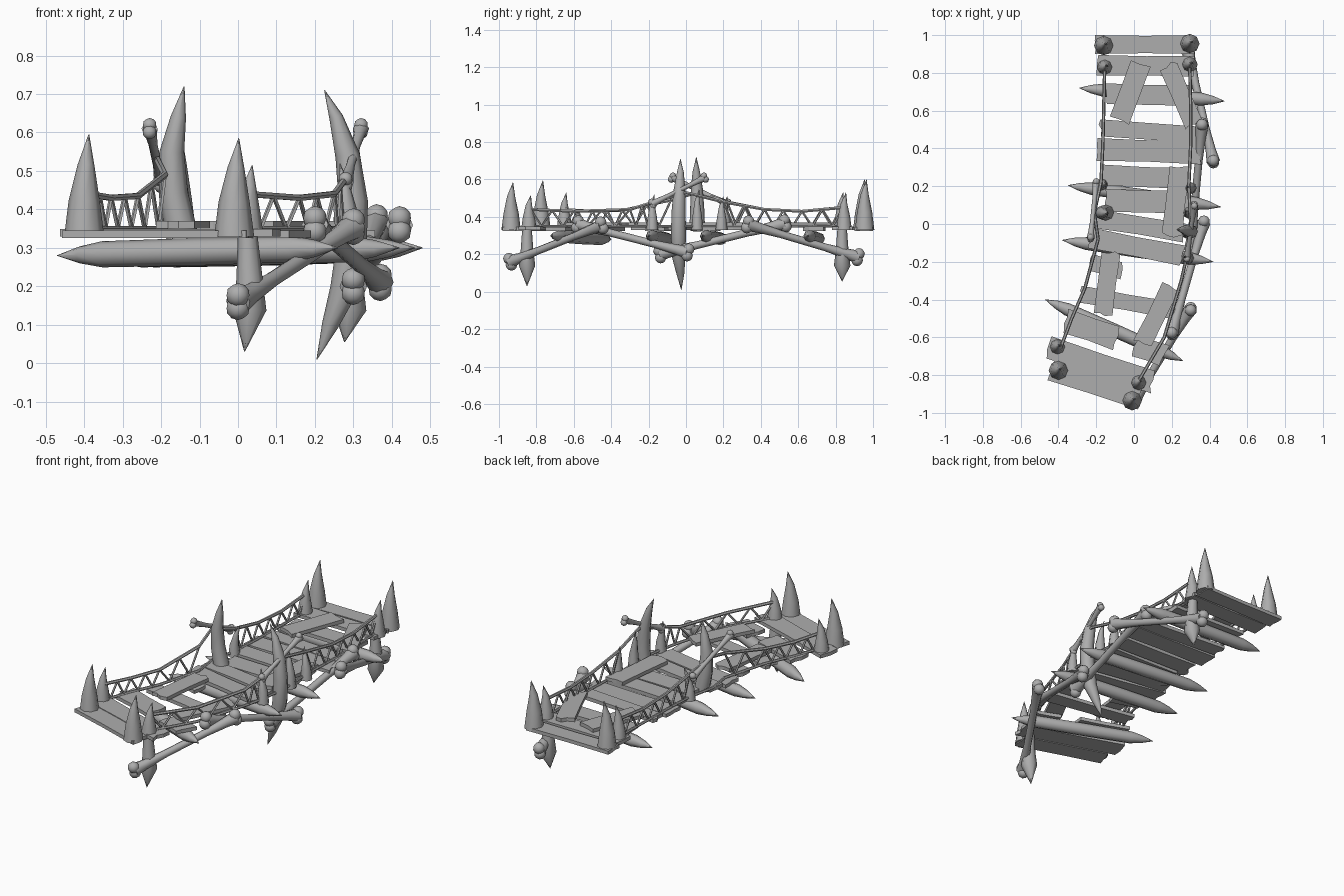
import bpy, bmesh, random
from mathutils import Vector, Matrix

random.seed(4)
cube = bpy.data.objects.get("Cube")
if cube:
    bpy.data.objects.remove(cube, do_unlink=True)

grey = bpy.data.materials.new("plain grey")
grey.use_nodes = True
grey.diffuse_color = (0.42, 0.42, 0.42, 1)
grey.node_tree.nodes["Principled BSDF"].inputs["Base Color"].default_value = grey.diffuse_color


def finish(bm, name, smooth=True):
    bmesh.ops.recalc_face_normals(bm, faces=bm.faces)
    me = bpy.data.meshes.new(name)
    bm.to_mesh(me)
    bm.free()
    me.materials.append(grey)
    ob = bpy.data.objects.new(name, me)
    bpy.context.collection.objects.link(ob)
    if smooth:
        bpy.ops.object.select_all(action='DESELECT')
        ob.select_set(True)
        bpy.context.view_layer.objects.active = ob
        bpy.ops.object.shade_smooth_by_angle(angle=0.9)
    return ob


def tube(bm, points, radii, sides=8):
    """Sweep a round section along a path with a radius at each point."""
    pts = [Vector(p) for p in points]
    rings = []
    for i, p in enumerate(pts):
        d = (pts[min(i + 1, len(pts) - 1)] - pts[max(i - 1, 0)]).normalized()
        ref = Vector((0, 0, 1)) if abs(d.z) < 0.8 else Vector((0, 1, 0))
        u = d.cross(ref).normalized()
        v = d.cross(u)
        turn = Matrix.Rotation(6.28319 / sides, 3, d)
        arm = u * radii[i]
        ring = []
        for k in range(sides):
            ring.append(bm.verts.new(p + arm))
            arm = turn @ arm
        rings.append(ring)
    for a, b in zip(rings, rings[1:]):
        for k in range(sides):
            n = (k + 1) % sides
            bm.faces.new((a[k], a[n], b[n], b[k]))
    bm.faces.new(rings[0])
    bm.faces.new(rings[-1])


def plank(name, a, b, width, z=0.328, z_end=None, thick=0.02):
    """Board between two end points, with ragged ends."""
    a, b = Vector((*a, z)), Vector((*b, z if z_end is None else z_end))
    along = (b - a).normalized()
    side = Vector((-along.y, along.x, 0)).normalized() * width / 2
    bm = bmesh.new()
    outline = []
    for end, sgn in ((a, 1), (b, -1)):
        for t in (1, 0.4, -0.2, -1):
            outline.append(end + side * t * sgn + along * sgn * random.uniform(0, 0.02))
        mid = (a + b) / 2 - side * sgn * random.uniform(0.9, 1)
        outline.append(mid)
    face = bm.faces.new([bm.verts.new(p) for p in outline])
    grown = bmesh.ops.extrude_face_region(bm, geom=[face])["geom"]
    bmesh.ops.translate(bm, vec=(0, 0, thick), verts=[g for g in grown if isinstance(g, bmesh.types.BMVert)])
    finish(bm, name, False)


def spike(name, x, y, top, r=0.05, lean=0.0, base=0.33):
    h = top - base
    bm = bmesh.new()
    tube(bm, [(x, y, base), (x, y, base + h * .35), (x + lean * .4, y, base + h * .7), (x + lean, y + .01, top)],
         [r, r * .78, r * .42, r * .02])
    finish(bm, name)


def bone(name, a, b, r):
    a, b = Vector(a), Vector(b)
    bm = bmesh.new()
    ts = (0, .1, .3, .7, .9, 1)
    tube(bm, [a.lerp(b, t) for t in ts], [r * k for k in (1.5, 1.15, .85, .85, 1.15, 1.5)])
    across = (b - a).cross(Vector((1, 0, 0))).normalized()
    for end in (a, b):
        for s in (-1, 1):
            bmesh.ops.create_icosphere(bm, subdivisions=2, radius=r * 1.3,
                                       matrix=Matrix.Translation(end + across * s * r * .75))
    finish(bm, name)


# Deck boards, back to front
deck = [
    ((-.21, .95), (.33, .95), .10), ((-.20, .84), (.335, .835), .11),
    ((-.16, .69), (.32, .68), .11), ((-.19, .51), (.35, .47), .09),
    ((-.205, .395), (.365, .375), .12), ((-.18, .26), (.30, .24), .11),
    ((-.16, .125), (.30, .115), .12), ((-.22, .03), (.28, -.05), .10),
    ((-.25, -.07), (.27, -.17), .11), ((-.24, -.20), (-.06, -.25), .09),
    ((-.29, -.37), (.22, -.46), .09),
    ((-.37, -.51), (-.08, -.61), .13), ((.0, -.64), (.17, -.70), .12),
    ((-.46, -.65), (.11, -.84), .12), ((-.455, -.77), (.04, -.93), .11),
]
for i, (a, b, w) in enumerate(deck):
    plank(f"deck_board_{i + 1}", a, b, w, 0.325 + 0.004 * (i % 2))

# Loose boards lying over the deck
loose = [
    ((.04, .86), (-.08, .54), .11), ((.175, .85), (.32, .52), .10),
    ((.245, .31), (.20, -.07), .11), ((-.12, -.14), (-.165, -.49), .10),
    ((.20, -.32), (.04, -.64), .10),
]
for i, (a, b, w) in enumerate(loose):
    plank(f"loose_board_{i + 1}", a, b, w, 0.35)

# Double-pointed cross beams below the deck
for i, (a, b) in enumerate([((-.29, .72), (.48, .65)), ((-.35, .205), (.46, .09)),
                            ((-.38, -.085), (.42, -.20)), ((-.47, -.40), (.26, -.725))]):
    a, b = Vector((*a, .28)), Vector((*b, .30))
    bm = bmesh.new()
    tube(bm, [a.lerp(b, t) for t in (0, .08, .16, .5, .84, .92, 1)],
         [.001, .022, .034, .036, .034, .022, .001])
    finish(bm, f"cross_beam_{i + 1}")

# Upright spikes at the deck corners
for i, (x, y, top) in enumerate([
        (-.16, .945, .60), (-.155, .83, .53), (.295, .955, .60), (.295, .845, .53),
        (-.405, -.65, .53), (-.40, -.775, .595), (.025, -.84, .515), (-.01, -.935, .585)]):
    spike(f"corner_spike_{i + 1}", x, y, top, .052 if top > .55 else .042, .012)

# Small spikes beside the middle posts
for i, (x, y, top) in enumerate([(-.17, .21, .51), (.30, .19, .51), (.285, -.18, .52), (.29, .06, .55)]):
    spike(f"middle_spike_{i + 1}", x, y, top, .032, -.02 if x > 0 else .03)

# Stakes hanging under the right-hand corners
for name, x, y, tip in (("front_stake", .025, -.85, .03), ("back_stake", .285, .835, .055)):
    bm = bmesh.new()
    tube(bm, [(x, y, .33), (x + .005, y, .22), (x + .005, y, .14), (x - .008, y, tip)], [.026, .034, .044, .001])
    finish(bm, name)

# Curved tusk posts
bm = bmesh.new()
tube(bm, [(.225, -.03, .71), (.255, -.03, .64), (.285, -.035, .54), (.30, -.04, .42), (.295, -.04, .30),
          (.275, -.04, .19), (.24, -.03, .10), (.205, -.025, .01)],
     [.001, .018, .032, .038, .04, .036, .022, .001])
finish(bm, "double_tusk_post")
bm = bmesh.new()
tube(bm, [(-.14, .055, .72), (-.155, .055, .64), (-.172, .058, .55), (-.168, .06, .44), (-.145, .06, .33)],
     [.001, .02, .032, .038, .042])
finish(bm, "tusk_post")

# Bones bracing the side, and small bones tied to the posts
for i, (a, b) in enumerate([
        ((0, -.94, .16), (.30, -.45, .355)), ((.20, -.58, .36), (.37, .01, .21)),
        ((.30, -.14, .20), (.36, .53, .365)), ((.42, .33, .36), (.285, .92, .185))]):
    bone(f"brace_bone_{i + 1}", a, b, .024)
bone("right_post_bone", (.32, .10, .61), (.28, -.18, .47), .014)
bone("left_post_bone", (-.23, -.075, .61), (-.20, .22, .47), .014)

# Rope railings: sagging top rope, low rope and zigzag lashing
rails = {
    "left_front": [(-.39, -.66, .44), (-.33, -.5, .43), (-.26, -.34, .435), (-.19, -.08, .49)],
    "left_back": [(-.175, .22, .48), (-.165, .42, .44), (-.16, .62, .43), (-.155, .83, .45)],
    "right_front": [(.025, -.83, .44), (.16, -.60, .43), (.25, -.30, .44), (.28, -.17, .48)],
    "right_back": [(.29, .20, .48), (.30, .42, .44), (.30, .62, .43), (.295, .84, .45)],
    "left_middle": [(-.19, -.08, .49), (-.21, .06, .53), (-.175, .22, .48)],
    "right_middle": [(.28, -.17, .48), (.30, 0, .53), (.29, .20, .48)],
}
for name, path in rails.items():
    pts = [Vector(p) for p in path]
    bm = bmesh.new()
    tube(bm, pts, [.009] * len(pts), 6)
    low = [Vector((p.x, p.y, .35)) for p in pts]
    tube(bm, low, [.008] * len(low), 6)
    if "middle" not in name:
        zig = []
        for k in range(13):
            t = k / 12 * (len(pts) - 1)
            j = min(int(t), len(pts) - 2)
            line = low if k % 2 else pts
            zig.append(line[j].lerp(line[j + 1], t - j))
        for a, b in zip(zig, zig[1:]):
            tube(bm, [a, b], [.006, .006], 5)
    finish(bm, name + "_railing")
